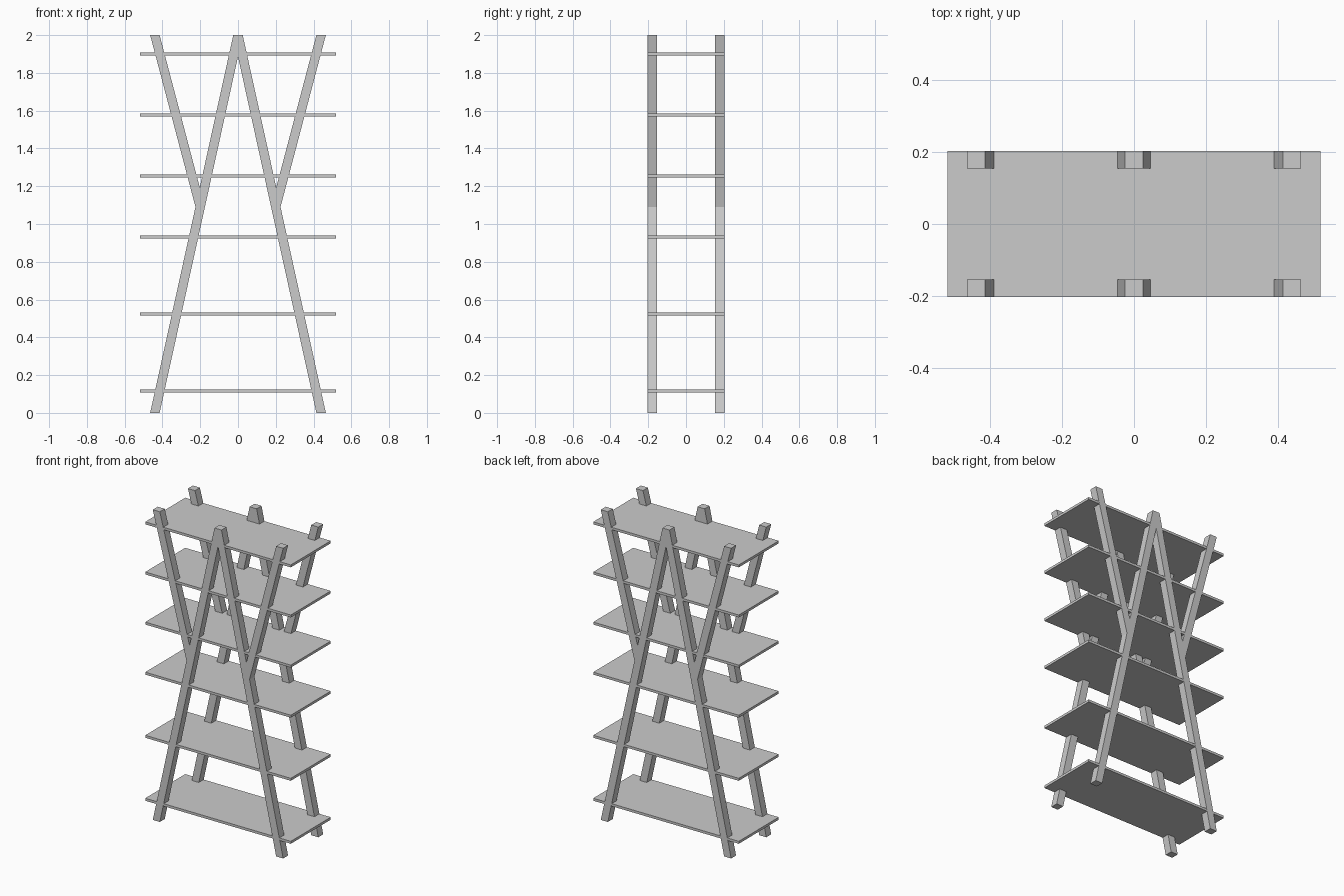
import bpy

cube = bpy.data.objects.get("Cube")
if cube:
    bpy.data.objects.remove(cube, do_unlink=True)

GREY = (0.6, 0.6, 0.6, 1.0)
mat = bpy.data.materials.new("light grey")
mat.use_nodes = True
mat.diffuse_color = GREY
mat.node_tree.nodes["Principled BSDF"].inputs["Base Color"].default_value = GREY


def extrude_profile(name, profile, y0, y1):
    """Solid with an (x, z) outline, running from y0 to y1."""
    n = len(profile)
    verts = [(x, y, z) for y in (y0, y1) for x, z in profile]
    faces = [tuple(range(n)), tuple(reversed(range(n, 2 * n)))]
    faces += [(i, i + n, (i + 1) % n + n, (i + 1) % n) for i in range(n)]
    # a mirrored outline winds the other way
    area = sum(profile[i][0] * profile[(i + 1) % n][1]
               - profile[(i + 1) % n][0] * profile[i][1] for i in range(n))
    if area < 0:
        faces = [tuple(reversed(f)) for f in faces]
    mesh = bpy.data.meshes.new(name)
    mesh.from_pydata(verts, [], faces)
    mesh.materials.append(mat)
    obj = bpy.data.objects.new(name, mesh)
    bpy.context.collection.objects.link(obj)
    return obj


DEPTH = 0.204   # half depth of the rack
BAR = 0.05      # square section of the timber

# Outlines on the left half: long leg to the apex, and the splayed upper arm
leg = [(0.415, 0), (0.465, 0), (0.025, 2), (-0.025, 2)]
arm = [(0.191, 1.15), (0.225, 1.09), (0.465, 2), (0.415, 2)]

# Front and back frames, mirrored left to right
for end, y in (("front", -DEPTH), ("back", DEPTH - BAR)):
    for side, s in (("left", 1), ("right", -1)):
        for part, outline in (("leg", leg), ("upper_arm", arm)):
            extrude_profile(f"{end}_{side}_{part}",
                            [(s * x, z) for x, z in outline], y, y + BAR)

# Shelves
W, T = 0.519, 0.008
for i, z in enumerate((0.117, 0.523, 0.93, 1.253, 1.576, 1.899)):
    extrude_profile(f"shelf_{i + 1}",
                    [(-W, z - T), (W, z - T), (W, z + T), (-W, z + T)],
                    -DEPTH + 0.0005, DEPTH - 0.0005)
